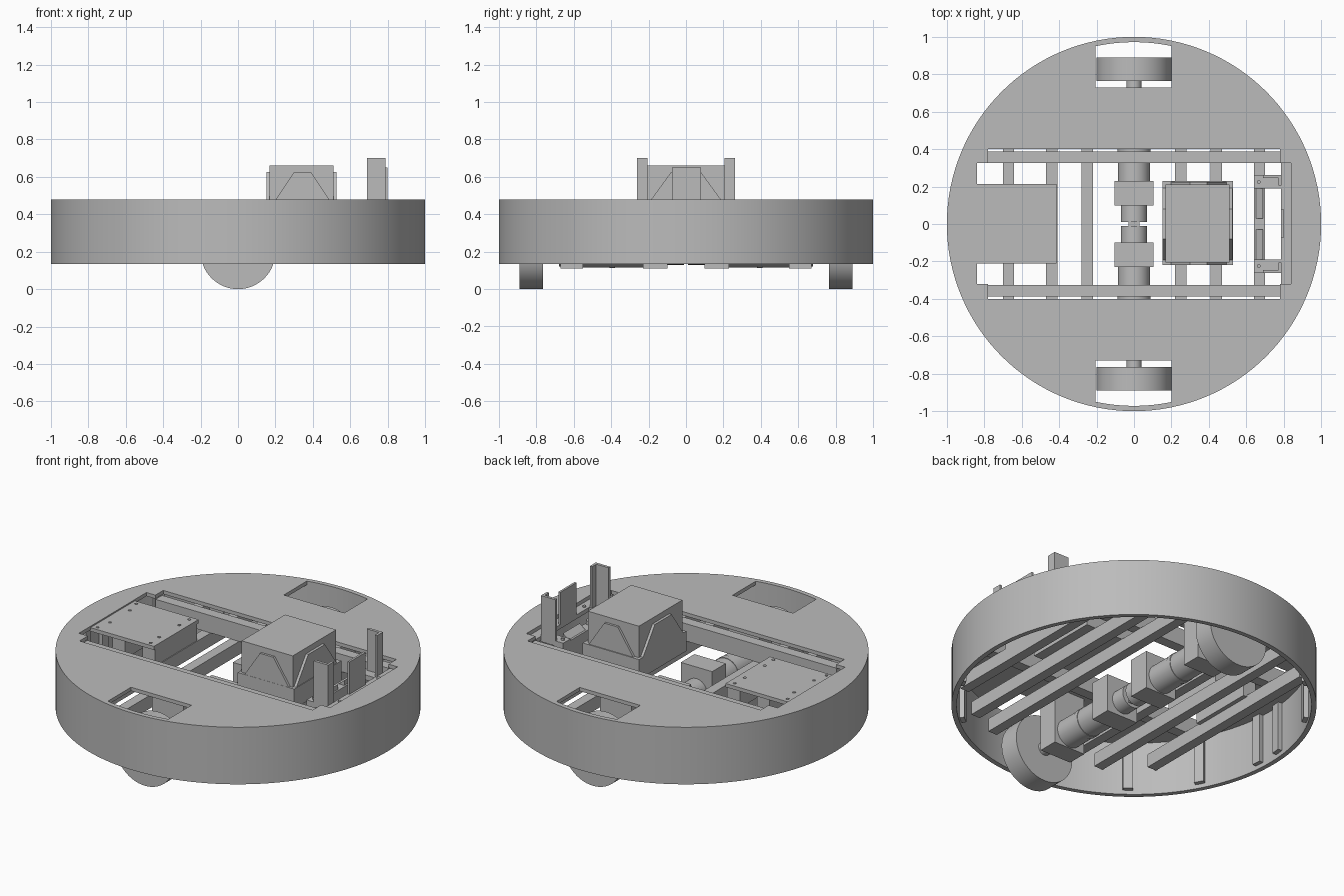
import bpy, bmesh, math
from mathutils import Matrix, Vector

cube = bpy.data.objects.get("Cube")
if cube:
    bpy.data.objects.remove(cube, do_unlink=True)

grey = bpy.data.materials.new("plain_grey")
grey.use_nodes = True
GREY = (0.5, 0.5, 0.5, 1)
grey.diffuse_color = GREY
grey.node_tree.nodes["Principled BSDF"].inputs["Base Color"].default_value = GREY


def finish(name, bm, smooth=False):
    bmesh.ops.recalc_face_normals(bm, faces=bm.faces)
    mesh = bpy.data.meshes.new(name)
    bm.to_mesh(mesh)
    bm.free()
    obj = bpy.data.objects.new(name, mesh)
    bpy.context.collection.objects.link(obj)
    mesh.materials.append(grey)
    if smooth:
        bpy.ops.object.select_all(action='DESELECT')
        obj.select_set(True)
        bpy.context.view_layer.objects.active = obj
        bpy.ops.object.shade_smooth_by_angle(angle=math.radians(30))
    return obj


def box(name, x, y, z):
    """Box from three (low, high) ranges."""
    bm = bmesh.new()
    bmesh.ops.create_cube(bm, size=1)
    for v in bm.verts:
        v.co = [(a + b) / 2 + c * (b - a) for (a, b), c in zip((x, y, z), v.co)]
    return finish(name, bm)


def cylinder(name, r, centre, depth, axis='Z', seg=48):
    bm = bmesh.new()
    m = Matrix.Translation(centre)
    if axis == 'Y':
        m = m @ Matrix.Rotation(math.pi / 2, 4, 'X')
    bmesh.ops.create_cone(bm, cap_ends=True, segments=seg, radius1=r, radius2=r,
                          depth=depth, matrix=m)
    return finish(name, bm, True)


def prism(name, points, push):
    """Extrude a flat outline along a vector."""
    bm = bmesh.new()
    face = bm.faces.new([bm.verts.new(p) for p in points])
    out = bmesh.ops.extrude_face_region(bm, geom=[face])
    bmesh.ops.translate(bm, vec=Vector(push),
                        verts=[g for g in out["geom"] if isinstance(g, bmesh.types.BMVert)])
    return finish(name, bm)


def cut(obj, cutters):
    bpy.context.view_layer.objects.active = obj
    for c in cutters:
        c.hide_render = True
        mod = obj.modifiers.new("cut", 'BOOLEAN')
        mod.operation, mod.solver, mod.object = 'DIFFERENCE', 'EXACT', c
        bpy.ops.object.modifier_apply(modifier=mod.name)
        bpy.data.objects.remove(c, do_unlink=True)


# Outer wall ring
bm = bmesh.new()
profile = [(1, .135), (1, .48), (.972, .48), (.972, .135)]
vs = [bm.verts.new((r, 0, z)) for r, z in profile]
edges = [bm.edges.new((vs[i], vs[(i + 1) % 4])) for i in range(4)]
bmesh.ops.spin(bm, geom=vs + edges, cent=(0, 0, 0), axis=(0, 0, 1),
               angle=math.tau, steps=128, use_merge=True)
bmesh.ops.remove_doubles(bm, verts=bm.verts, dist=1e-4)
finish("outer_wall", bm, True)

# Deck with wheel slots and the large middle opening
deck = cylinder("deck", .973, (0, 0, .469), .022, seg=128)
cut(deck, [
    box("slot_cutter", (-.205, .2), (.73, 1.1), (.4, .6)),
    box("slot_cutter", (-.205, .2), (-1.1, -.73), (.4, .6)),
    box("opening_cutter", (-.78, .78), (-.4, .4), (.4, .6)),
    box("notch_cutter", (-.84, .84), (-.32, .325), (.4, .6)),
])

# Mounting tabs on the inside of the wall
for a in (5, 28, 52):
    for base, sign in ((0, 1), (0, -1), (180, 1), (180, -1)):
        t = box("wall_tab", (.945, .975), (-.028, .028), (.16, .458))
        t.rotation_euler.z = math.radians(base + sign * a)

# Cross beams spanning the chord of the body, and the long rails above them
for x in (.25, .44, .67):
    for s in (-1, 1):
        end = math.sqrt(.96 ** 2 - (x + .03) ** 2) - .01
        box("cross_beam", (s * x - .03, s * x + .03), (-end, end), (.27, .35))
for s in (-1, 1):
    box("long_rail", (-.78, .78), sorted((s * .325, s * .388)), (.35, .455))

# Rear equipment panel with screws and supports
box("equipment_panel", (-.845, -.415), (-.21, .215), (.45, .472))
for x in (-.47, -.67):
    box("panel_support", (x - .03, x + .055), (-.2, .2), (.34, .451))
for x, y in ((-.81, .185), (-.455, .185), (-.79, .095), (-.46, .095)):
    for s in (-1, 1):
        cylinder("panel_screw", .009, (x, s * y, .473), .005, seg=12)

# Drive units, mirrored front to back
for s in (-1, 1):
    def along(name, r, a, b, seg=48):
        cylinder(name, r, (0, s * (a + b) / 2, .2), b - a, 'Y', seg)
    along("wheel", .2, .765, .89, 64)
    along("wheel_shaft", .04, .67, .77)
    along("gear_head", .08, .5, .68)
    along("motor_ring", .088, .38, .41)
    along("motor", .085, .22, .55)
    along("motor_tail", .07, .012, .12)
    for a, b, top in ((.1, .23, .34), (.55, .67, .459)):
        box("motor_bracket", (-.1, .1), sorted((s * a, s * b)), (.11, top))
        for x in (-.1, .1):
            p = box("bracket_flange", (x - .005, x + .005), sorted((s * a, s * b)), (.11, top))
box("motor_spacer", (-.03, .03), (-.03, .03), (.15, .26))

# Raised central housing: body, lower tray and trapezoid side flaps
box("housing_body", (.168, .51), (-.205, .21), (.36, .66))
box("housing_tray", (.152, .53), (-.22, .23), (.35, .47))
for y, push in ((-.205, -.014), (.21, .014)):
    prism("housing_flap", [(.19, y, .46), (.3, y, .625), (.39, y, .625), (.5, y, .46)],
          (0, push, 0))
for x, push in ((.168, -.016), (.51, .016)):
    prism("housing_flap", [(x, -.2, .46), (x, -.08, .625), (x, .08, .625), (x, .2, .46)],
          (push, 0, 0))

# Sensor bracket: recessed base, angle posts, centre plate and sloped blocks
box("bracket_ledge", (.785, .845), (-.325, .33), (.43, .455))
box("bracket_cross_strip", (.64, .70), (-.26, .26), (.35, .44))
for s in (-1, 1):
    box("bracket_arm", (.64, .79), sorted((s * .19, s * .26)), (.42, .45))
    box("post_side", (.69, .787), sorted((s * .245, s * .262)), (.43, .70))
    box("post_face", (.772, .787), sorted((s * .205, s * .262)), (.43, .70))
    prism("sensor_block", [(.64, s * .03, .40), (.69, s * .03, .40), (.69, s * .03, .47),
                           (.64, s * .03, .43)], (0, s * .16, 0))
    for x, y in ((.667, .225), (.81, .185)):
        cylinder("bracket_screw", .01, (x, s * y, .456), .014, seg=12)
box("centre_plate", (.785, .798), (-.075, .08), (.43, .65))
